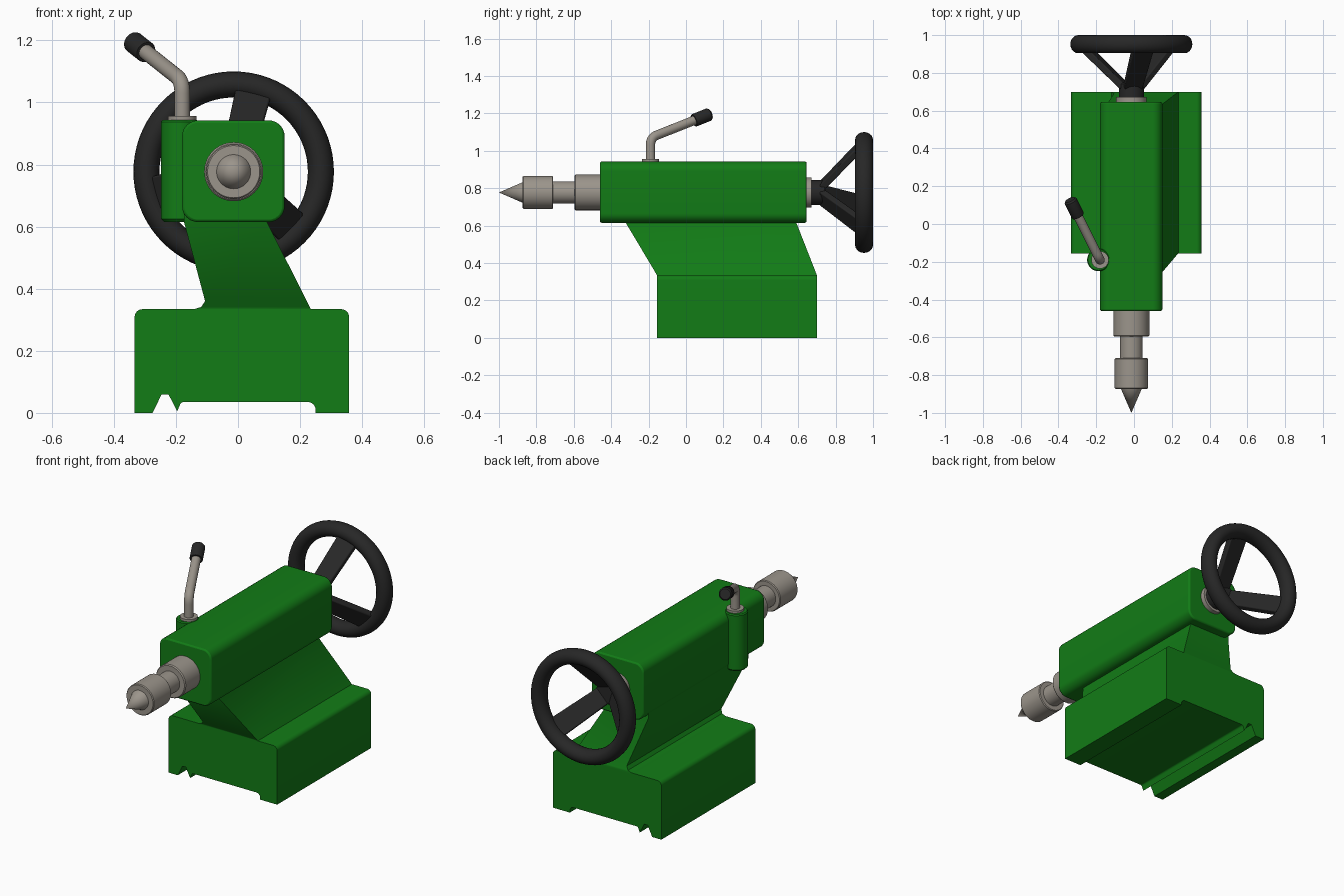
import bpy, bmesh, math
from mathutils import Vector, Matrix

if "Cube" in bpy.data.objects:
    bpy.data.objects.remove(bpy.data.objects["Cube"])


def material(name, rgb):
    m = bpy.data.materials.new(name)
    m.diffuse_color = (*rgb, 1)
    m.use_nodes = True
    m.node_tree.nodes["Principled BSDF"].inputs["Base Color"].default_value = m.diffuse_color
    return m


GREEN = material("green_paint", (0.006, 0.2, 0.008))
BLACK = material("black_plastic", (0.02, 0.02, 0.02))
STEEL = material("steel", (0.33, 0.30, 0.26))


def finish(name, bm, mat, bevel=0):
    bmesh.ops.recalc_face_normals(bm, faces=bm.faces)
    me = bpy.data.meshes.new(name)
    bm.to_mesh(me)
    bm.free()
    ob = bpy.data.objects.new(name, me)
    bpy.context.collection.objects.link(ob)
    me.materials.append(mat)
    bpy.ops.object.select_all(action='DESELECT')
    ob.select_set(True)
    bpy.context.view_layer.objects.active = ob
    bpy.ops.object.shade_smooth_by_angle(angle=math.radians(35))
    if bevel:
        b = ob.modifiers.new("soft_edges", 'BEVEL')
        b.width, b.segments, b.limit_method = bevel, 2, 'ANGLE'
        b.angle_limit = math.radians(50)
    return ob


def skin(bm, rings, closed_caps=True):
    """Bridge equal-length rings of points and cap both ends."""
    vs = [[bm.verts.new(p) for p in ring] for ring in rings]
    n = len(vs[0])
    for a, b in zip(vs, vs[1:]):
        for i in range(n):
            bm.faces.new((a[i], a[(i + 1) % n], b[(i + 1) % n], b[i]))
    if closed_caps:
        bm.faces.new(vs[0])
        bm.faces.new(vs[-1])


def fillet(pts, seg=6):
    """Round each corner (x, z, radius) of a polygon."""
    out = []
    for i, (x, z, r) in enumerate(pts):
        p = Vector((x, z))
        if r == 0:
            out.append(p)
            continue
        u = (Vector(pts[i - 1][:2]) - p).normalized()
        v = (Vector(pts[(i + 1) % len(pts)][:2]) - p).normalized()
        half = u.angle(v) / 2
        c = p + (u + v).normalized() * r / math.sin(half)
        a, b = p + u * r / math.tan(half) - c, p + v * r / math.tan(half) - c
        for k in range(seg + 1):
            out.append(c + a.lerp(b, k / seg).normalized() * r)
    return out


def extrude_y(name, pts, y0, y1, mat, bevel=0):
    prof = fillet(pts)
    bm = bmesh.new()
    skin(bm, [[(p.x, y, p.y) for p in prof] for y in (y0, y1)])
    return finish(name, bm, mat, bevel)


def turned(name, origin, axis, prof, mat, seg=48):
    """Lathe (radius, distance) pairs about an axis."""
    m = Matrix.Translation(origin) @ Vector(axis).to_track_quat('Z', 'Y').to_matrix().to_4x4()
    bm = bmesh.new()
    skin(bm, [[m @ Vector((r * math.cos(2 * math.pi * i / seg),
                           r * math.sin(2 * math.pi * i / seg), h))
               for i in range(seg)] for r, h in prof])
    bmesh.ops.remove_doubles(bm, verts=bm.verts, dist=1e-6)
    return finish(name, bm, mat)


# Base with a V way and a wide relief underneath
extrude_y("base", [(-.333, 0, 0), (-.275, 0, 0), (-.246, .06, 0), (-.224, .06, 0),
                   (-.196, .005, 0), (-.183, .035, .012), (.25, .035, .025), (.25, 0, 0),
                   (.358, 0, 0), (.358, .334, .025), (-.333, .334, .025)],
          -.155, .70, GREEN)

# Leaning neck with small fillet on the left foot: z, x0, x1, y0, y1
bm = bmesh.new()
skin(bm, [[(x0, y0, z), (x1, y0, z), (x1, y1, z), (x0, y1, z)] for z, x0, x1, y0, y1 in (
    (.32, -.145, .24, -.155, .70), (.334, -.142, .235, -.155, .70),
    (.341, -.119, .231, -.159, .697), (.36, -.106, .222, -.170, .69),
    (.615, -.174, .093, -.322, .59), (.66, -.174, .093, -.322, .59))])
finish("neck", bm, GREEN)

# Barrel housing
extrude_y("housing", [(-.18, .615, .05), (.15, .615, .05), (.15, .942, .05), (-.18, .942, .05)],
          -.46, .645, GREEN, .008)

# Clamp boss, its washer and lever
turned("clamp_boss", (-.188, -.19, 0), (0, 0, 1),
       [(.05, .615), (.06, .625), (.06, .937), (.055, .943)], GREEN)
turned("clamp_washer", (-.18, -.19, 0), (0, 0, 1), [(.046, .94), (.046, .956)], STEEL)

foot, bend, tip = Vector((-.18, -.19, .945)), Vector((-.18, -.19, 1.07)), Vector((-.334, .118, 1.192))
d = (tip - bend).normalized()
a, b = bend - Vector((0, 0, .04)), bend + d * .04
path = [foot] + [a.lerp(bend, t / 8).lerp(bend.lerp(b, t / 8), t / 8) for t in range(9)] + [tip]
bm = bmesh.new()
rings = []
for i, p in enumerate(path):
    t = (path[min(i + 1, len(path) - 1)] - path[max(i - 1, 0)]).normalized()
    side = d.cross(Vector((0, 0, 1))).normalized()
    up = side.cross(t)
    rings.append([p + (side * math.cos(k * math.pi / 12) + up * math.sin(k * math.pi / 12)) * .025
                  for k in range(24)])
skin(bm, rings)
finish("clamp_lever", bm, STEEL)
turned("lever_grip", tip, d, [(.033, -.09), (.035, -.085), (.035, .003), (.028, .012)], BLACK)

# Quill with live centre
AX, AZ = -.014, .777
turned("quill", (AX, 0, AZ), (0, -1, 0),
       [(.095, .45), (.095, .59), (.09, .596), (.06, .596), (.06, .70)], STEEL)
turned("live_centre", (AX, 0, AZ), (0, -1, 0),
       [(.06, .69), (.06, .71), (.084, .71), (.088, .715), (.088, .868), (.084, .873),
        (.055, .873), (.0, 1.0)], STEEL)

# Handwheel: bearing collar, hub, rim and three raked spokes
turned("wheel_collar", (AX, 0, AZ), (0, 1, 0), [(.08, .64), (.08, .672)], STEEL)
turned("wheel_hub", (AX, 0, AZ), (0, 1, 0), [(.066, .67), (.066, .74), (.06, .748)], BLACK)

bm = bmesh.new()
N, M = 72, 20
rim = []
for i in range(N):
    t = 2 * math.pi * i / N
    ring = []
    for k in range(M):
        s = 2 * math.pi * k / M
        r = .281 + .042 * math.cos(s)
        ring.append((AX + r * math.cos(t), .952 + .048 * math.sin(s), AZ + r * math.sin(t)))
    rim.append(ring)
skin(bm, rim + [rim[0]], closed_caps=False)
bmesh.ops.remove_doubles(bm, verts=bm.verts, dist=1e-5)
finish("wheel_rim", bm, BLACK)

for n in range(3):
    t = math.radians(76 + 120 * n)
    out, side = Vector((math.cos(t), 0, math.sin(t))), Vector((-math.sin(t), 0, math.cos(t)))
    bm = bmesh.new()
    rings = []
    for r, y, w in ((.035, .725, .05), (.262, .938, .058)):
        c = Vector((AX, y, AZ)) + out * r
        nrm = (Vector((0, 1, 0)) - out).normalized() * .018
        rings.append([c + side * w + nrm, c - side * w + nrm, c - side * w - nrm, c + side * w - nrm])
    skin(bm, rings)
    finish(f"wheel_spoke_{n + 1}", bm, BLACK, .006)
